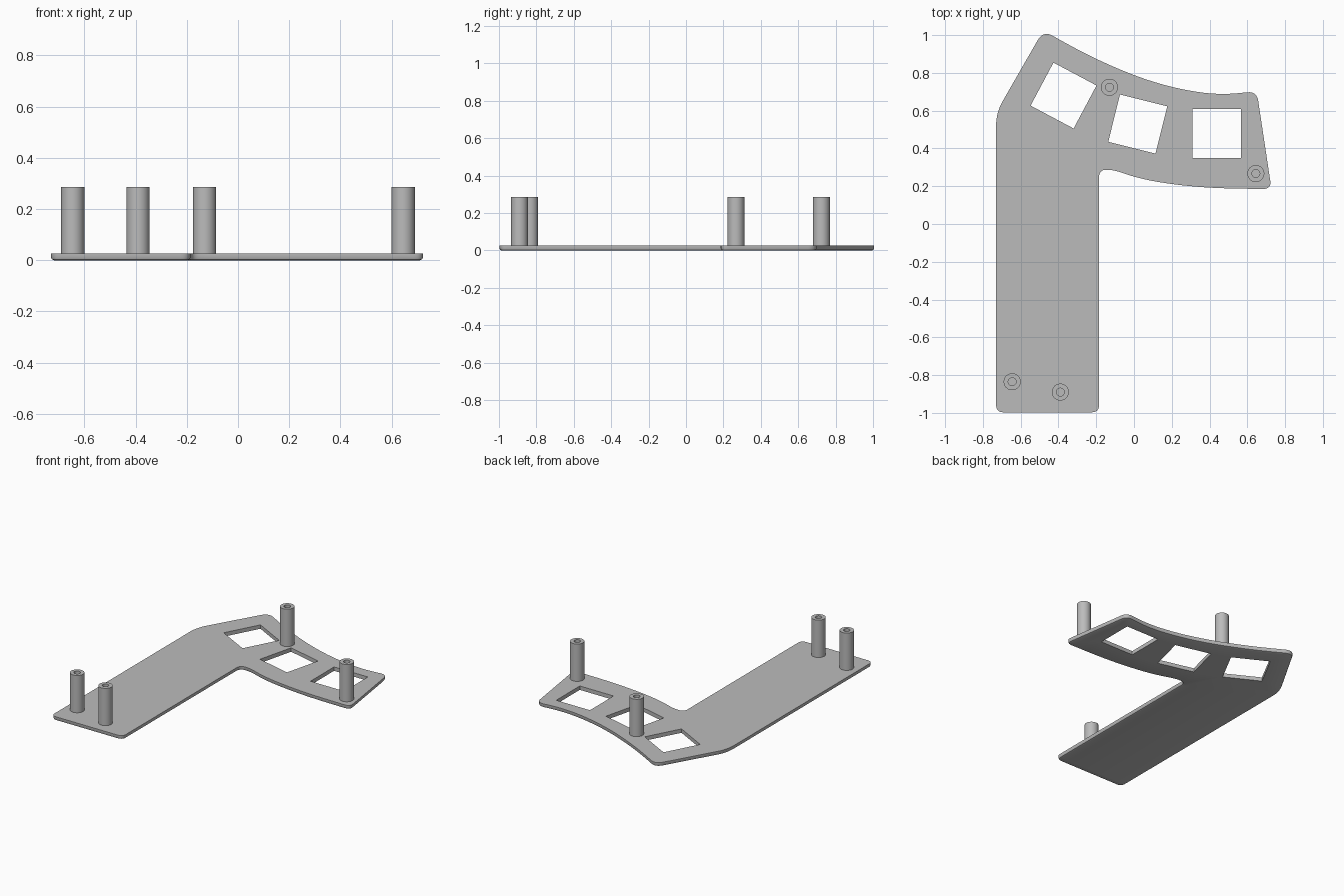
import bpy, bmesh, math
from mathutils import Vector

cube = bpy.data.objects.get("Cube")
if cube:
    bpy.data.objects.remove(cube, do_unlink=True)

grey = bpy.data.materials.new("plain grey")
COLOR = (0.5, 0.5, 0.5, 1)
grey.use_nodes = True
grey.diffuse_color = COLOR
grey.node_tree.nodes["Principled BSDF"].inputs["Base Color"].default_value = COLOR

THICK, TOP = 0.027, 0.285


def finish(bm, name):
    bmesh.ops.recalc_face_normals(bm, faces=bm.faces[:])
    mesh = bpy.data.meshes.new(name)
    bm.to_mesh(mesh)
    bm.free()
    mesh.materials.append(grey)
    ob = bpy.data.objects.new(name, mesh)
    bpy.context.collection.objects.link(ob)
    bpy.ops.object.select_all(action="DESELECT")
    ob.select_set(True)
    bpy.context.view_layer.objects.active = ob
    bpy.ops.object.shade_smooth_by_angle(angle=math.radians(30))
    return ob


def rounded(corners, steps=8):
    """Round each corner (x, y, trim) with a quadratic arc."""
    pts = []
    n = len(corners)
    for i, (x, y, trim) in enumerate(corners):
        p = Vector((x, y))
        ends = []
        for j in (i - 1, (i + 1) % n):
            d = Vector(corners[j][:2]) - p
            ends.append(p + d.normalized() * min(trim, d.length * 0.49))
        a, b = ends
        for s in range(steps + 1):
            t = s / steps
            pts.append(a * (1 - t) ** 2 + p * 2 * t * (1 - t) + b * t * t)
    return pts


def inset(pts, amount):
    """Move a counter-clockwise outline inward."""
    out = []
    for i, p in enumerate(pts):
        d = (pts[(i + 1) % len(pts)] - pts[i - 1]).normalized()
        out.append(p + Vector((-d.y, d.x)) * amount)
    return out


def add_loop(bm, pts, z):
    return [bm.verts.new((p.x, p.y, z)) for p in pts]


def bridge(bm, low, high):
    n = len(low)
    for i in range(n):
        j = (i + 1) % n
        bm.faces.new((low[i], low[j], high[j], high[i]))


def square(x, y, side, degrees):
    a = math.radians(degrees + 45)
    r = side / math.sqrt(2)
    return [Vector((x + r * math.cos(a + k * math.pi / 2),
                    y + r * math.sin(a + k * math.pi / 2))) for k in range(4)]


# Plate: long arm with a curved, fanned head, counter-clockwise
SOFT = 1.0  # trims to half of each segment, giving a smooth curve
outline = rounded([
    (-0.73, -0.997, 0.04), (-0.185, -0.997, 0.04),
    (-0.185, 0.287, 0.04), (-0.11, 0.287, 0.04),
    (0.03, 0.24, SOFT), (0.2, 0.21, SOFT), (0.42, 0.189, SOFT),
    (0.728, 0.185, 0.045), (0.65, 0.702, 0.05),
    (0.45, 0.683, SOFT), (0.24, 0.713, SOFT), (0.03, 0.774, SOFT),
    (-0.18, 0.863, SOFT), (-0.34, 0.945, SOFT),
    (-0.48, 1.025, 0.06), (-0.73, 0.59, 0.07),
])
bm = bmesh.new()
rows = [add_loop(bm, inset(outline, d), z) for d, z in
        ((0.012, 0), (0.0035, 0.0035), (0, 0.012), (0, THICK))]
for low, high in zip(rows, rows[1:]):
    bridge(bm, low, high)
bottom, top = [rows[0]], [rows[-1]]

# Three square openings
for x, y, angle in ((-0.373, 0.68, -28), (0.02, 0.529, -14), (0.438, 0.479, 0)):
    pts = square(x, y, 0.258, angle)
    low, high = add_loop(bm, pts, 0), add_loop(bm, pts, THICK)
    bridge(bm, low, high)
    bottom.append(low)
    top.append(high)

# Flat faces with holes
for loops, nz in ((bottom, -1), (top, 1)):
    edges = [bm.edges.get((lp[i - 1], lp[i])) for lp in loops for i in range(len(lp))]
    bmesh.ops.triangle_fill(bm, use_beauty=True, edges=edges, normal=(0, 0, nz))
finish(bm, "mounting_plate")


# Hollow posts
def post(name, x, y, r_out=0.045, r_in=0.021, sides=40):
    bm = bmesh.new()
    ring = [Vector((math.cos(2 * math.pi * i / sides),
                    math.sin(2 * math.pi * i / sides))) for i in range(sides)]
    loops = [add_loop(bm, [p * r for p in ring], z) for r, z in
             ((r_out, THICK - 0.01), (r_out, TOP), (r_in, TOP), (r_in, THICK))]
    for low, high in zip(loops, loops[1:]):
        bridge(bm, low, high)
    bm.faces.new(loops[0])
    bm.faces.new(loops[-1])
    finish(bm, name).location = (x, y, 0)


post("head_post_back", -0.13, 0.724)
post("head_post_side", 0.645, 0.267)
post("arm_post_outer", -0.645, -0.835)
post("arm_post_inner", -0.39, -0.89)
